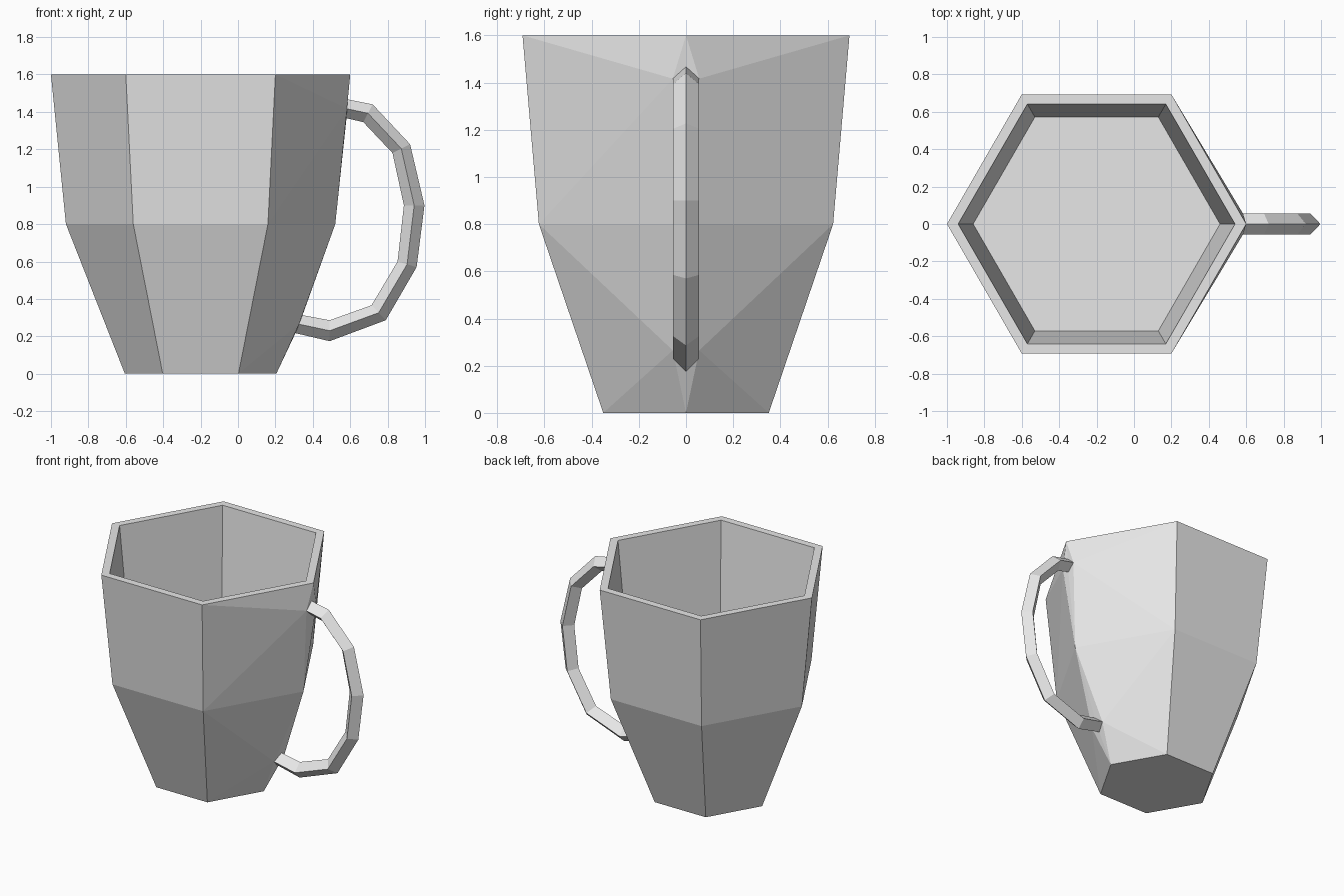
import bpy, bmesh, math

if "Cube" in bpy.data.objects:
    bpy.data.objects.remove(bpy.data.objects["Cube"])

CX = -0.2  # cup axis, shifted left so cup and handle are centred together

bm = bmesh.new()


def hexagon(radius, z):
    """Ring of six vertices; index 0 is the corner carrying the handle."""
    return [bm.verts.new((CX + radius * math.cos(i * math.pi / 3),
                          radius * math.sin(i * math.pi / 3), z)) for i in range(6)]


def bridge(a, b, steps):
    n = len(a)
    for i in steps:
        j = (i + 1) % n
        bm.faces.new((a[i], a[j], b[j], b[i]))


def fan(centre, ring):
    for a, b in zip(ring, ring[1:]):
        bm.faces.new((centre, a, b))


# Cup: outer rings, rim and inner floor
base = hexagon(0.405, 0)
waist = hexagon(0.72, 0.8)
top = hexagon(0.8, 1.6)
rim = hexagon(0.74, 1.6)
floor = hexagon(0.66, 0.8)
bm.faces.new(base)
bm.faces.new(floor)
bridge(base, waist, range(1, 5))
bridge(waist, top, range(1, 5))
bridge(top, rim, range(6))
bridge(rim, floor, range(6))

# Handle: diamond section swept along outer and inner (x, z) outlines
outer = [(0.585, 1.467), (0.72, 1.44), (0.92, 1.227), (0.997, 0.90),
         (0.955, 0.57), (0.79, 0.286), (0.49, 0.174), (0.307, 0.217)]
inner = [(0.58, 1.366), (0.67, 1.345), (0.826, 1.18), (0.887, 0.90),
         (0.853, 0.60), (0.714, 0.366), (0.49, 0.286), (0.345, 0.313)]
rings = []
for (ox, oz), (ix, iz) in zip(outer, inner):
    mx, mz = (ox + ix) / 2, (oz + iz) / 2
    rings.append([bm.verts.new(p) for p in
                  ((ox, 0, oz), (mx, 0.056, mz), (ix, 0, iz), (mx, -0.056, mz))])
for a, b in zip(rings, rings[1:]):
    bridge(a, b, range(4))

# Cup walls either side of the handle, fanned around its two ends
upper, lower = rings[0], rings[-1]
for side, corner in ((1, 1), (3, 5)):
    fan(upper[side], [upper[0], top[0], top[corner], waist[corner], waist[0], upper[2]])
    fan(lower[side], [lower[2], waist[0], waist[corner], base[corner], base[0], lower[0]])

bmesh.ops.recalc_face_normals(bm, faces=bm.faces[:])
mesh = bpy.data.meshes.new("mug")
bm.to_mesh(mesh)
bm.free()

# Single plain grey
grey = bpy.data.materials.new("light grey")
grey.diffuse_color = (0.8, 0.8, 0.8, 1)
grey.use_nodes = True
grey.node_tree.nodes["Principled BSDF"].inputs["Base Color"].default_value = grey.diffuse_color
mesh.materials.append(grey)
mug = bpy.data.objects.new("mug", mesh)
bpy.context.collection.objects.link(mug)
